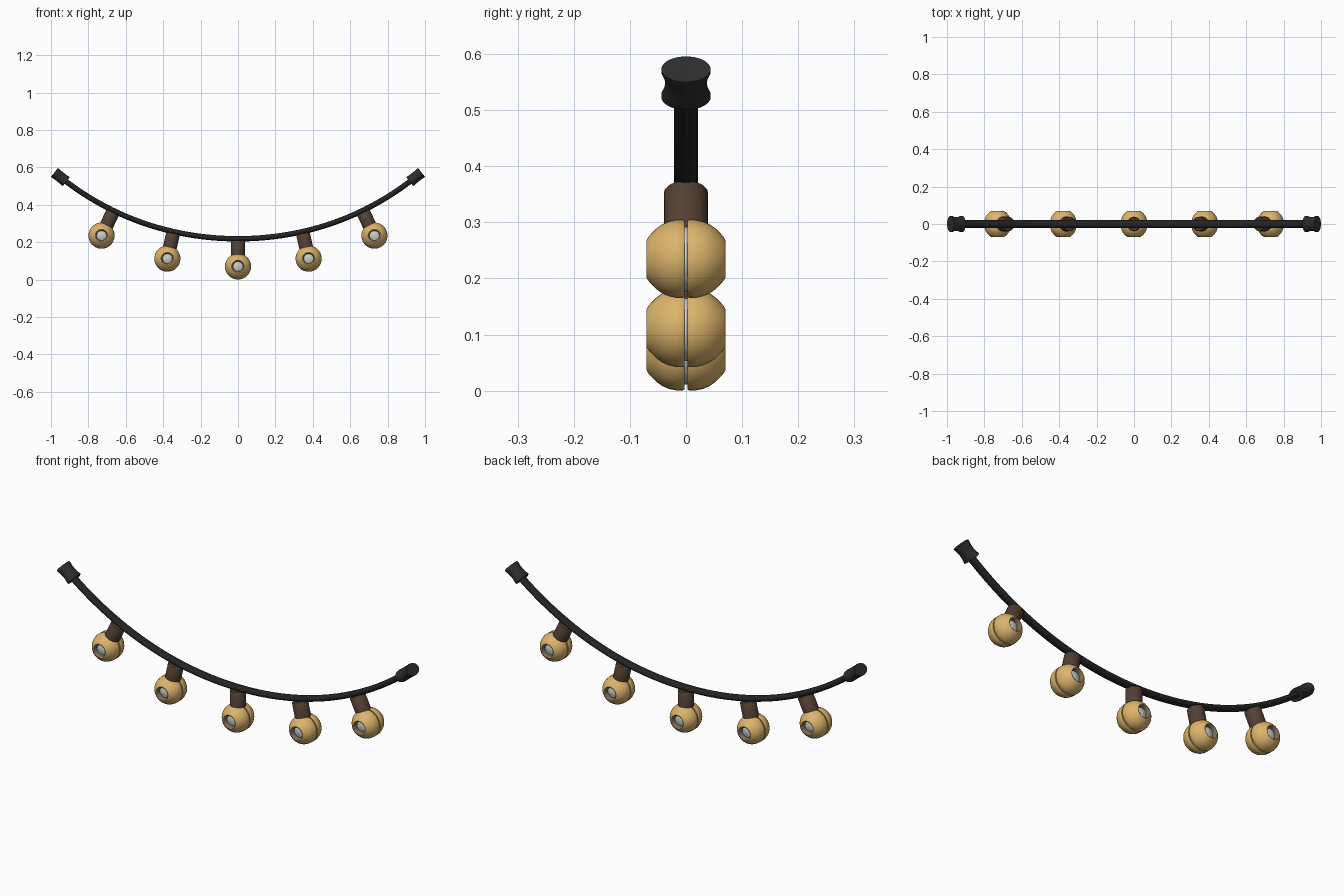
import bpy, bmesh, math
from mathutils import Vector

if "Cube" in bpy.data.objects:
    bpy.data.objects.remove(bpy.data.objects["Cube"])


def material(name, rgb):
    m = bpy.data.materials.new(name)
    m.diffuse_color = (*rgb, 1)
    m.use_nodes = True
    m.node_tree.nodes["Principled BSDF"].inputs["Base Color"].default_value = m.diffuse_color
    return m


BLACK = material("cable_black", (0.017, 0.017, 0.018))
CHARCOAL = material("cap_charcoal", (0.026, 0.026, 0.028))
BROWN = material("socket_brown", (0.085, 0.05, 0.033))
AMBER = material("amber_shell", (0.72, 0.46, 0.15))
RIM = material("rim_grey", (0.16, 0.145, 0.12))
PALE = material("pale_core", (0.62, 0.62, 0.57))

Y = Vector((0, 1, 0))


def sag(x):
    return 0.218 + 0.3138 * x ** 2 + 0.0575 * x ** 4


def frame(x):
    """Point, tangent and downward normal of the hanging cable at x."""
    t = Vector((1, 0, 0.6276 * x + 0.23 * x ** 3)).normalized()
    return Vector((x, 0, sag(x))), t, Vector((t.z, 0, -t.x))


def skin(name, rings, mat, loop=False, angle=35):
    """Join rings of points into one smooth surface."""
    bm = bmesh.new()
    vs = [[bm.verts.new(p) for p in r] for r in rings]
    n, k = len(vs[0]), len(vs)
    for i in range(k if loop else k - 1):
        a, b = vs[i], vs[(i + 1) % k]
        for j in range(n):
            bm.faces.new((a[j], a[(j + 1) % n], b[(j + 1) % n], b[j]))
    if not loop:
        bm.faces.new(vs[0])
        bm.faces.new(vs[-1])
    bmesh.ops.recalc_face_normals(bm, faces=bm.faces)
    me = bpy.data.meshes.new(name)
    bm.to_mesh(me)
    bm.free()
    me.materials.append(mat)
    ob = bpy.data.objects.new(name, me)
    bpy.context.collection.objects.link(ob)
    bpy.ops.object.select_all(action='DESELECT')
    ob.select_set(True)
    bpy.context.view_layer.objects.active = ob
    bpy.ops.object.shade_smooth_by_angle(angle=math.radians(angle))
    return ob


def ring(c, u, v, ru, rv, n):
    return [c + u * (ru * math.cos(2 * math.pi * i / n))
            + v * (rv * math.sin(2 * math.pi * i / n)) for i in range(n)]


def lathe(name, c, axis, u, v, profile, mat, n=32, loop=False, angle=35):
    """Profile rows are (distance along axis, radius on u, radius on v)."""
    return skin(name, [ring(c + axis * h, u, v, ru, rv, n)
                       for h, ru, rv in profile], mat, loop, angle)


# hanging cable, slightly flattened
rings = []
for i in range(49):
    p, t, d = frame(-0.95 + 1.9 * i / 48)
    rings.append(ring(p, d, Y, 0.0145, 0.021, 16))
skin("cable", rings, BLACK)

# flared end caps
for side, label in ((-1, "left"), (1, "right")):
    p, t, d = frame(0.95 * side)
    lathe("end_cap_" + label, p, t, d, Y,
          [(-0.04, 0.029, 0.044), (-0.033, 0.03, 0.044), (-0.018, 0.029, 0.039),
           (0, 0.029, 0.037), (0.018, 0.029, 0.039), (0.033, 0.03, 0.044),
           (0.04, 0.029, 0.044)], CHARCOAL)

# amber half shell: outside curve, hole wall and inside face
SHELL = [(0.003, 0.058), (0.003, 0.068), (0.006, 0.07), (0.018, 0.0695),
         (0.03, 0.067), (0.042, 0.062), (0.053, 0.054), (0.062, 0.045),
         (0.068, 0.038), (0.07, 0.034), (0.068, 0.031), (0.047, 0.030),
         (0.03, 0.049)]

for k, x in enumerate((-0.665, -0.345, 0, 0.345, 0.665), 1):
    p, t, d = frame(x)
    # socket hanging square to the cable
    lathe(f"socket_{k}", p, d, t, Y,
          [(0.01, 0.033, 0.035), (0.015, 0.037, 0.039), (0.105, 0.037, 0.039)],
          BROWN, 24, angle=50)
    c = p + d * 0.148
    # pale core seen through the two holes and the seam
    core = [(-0.056 * math.cos(a), 0.059 * math.sin(a), 0.059 * math.sin(a))
            for a in (math.pi * (0.02 + 0.96 * i / 14) for i in range(15))]
    lathe(f"lamp_core_{k}", c, Y, t, d, core, PALE)
    # two shell halves and their hole rims
    for s, label in ((-1, "front"), (1, "back")):
        lathe(f"lamp_shell_{label}_{k}", c, Y, t, d,
              [(s * h, r, r) for h, r in SHELL], AMBER, 32, True, 40)
        lathe(f"hole_rim_{label}_{k}", c, Y, t, d,
              [(s * h, r, r) for h, r in
               ((0.045, 0.0255), (0.056, 0.0265), (0.064, 0.031), (0.045, 0.031))],
              RIM, 32, True)
